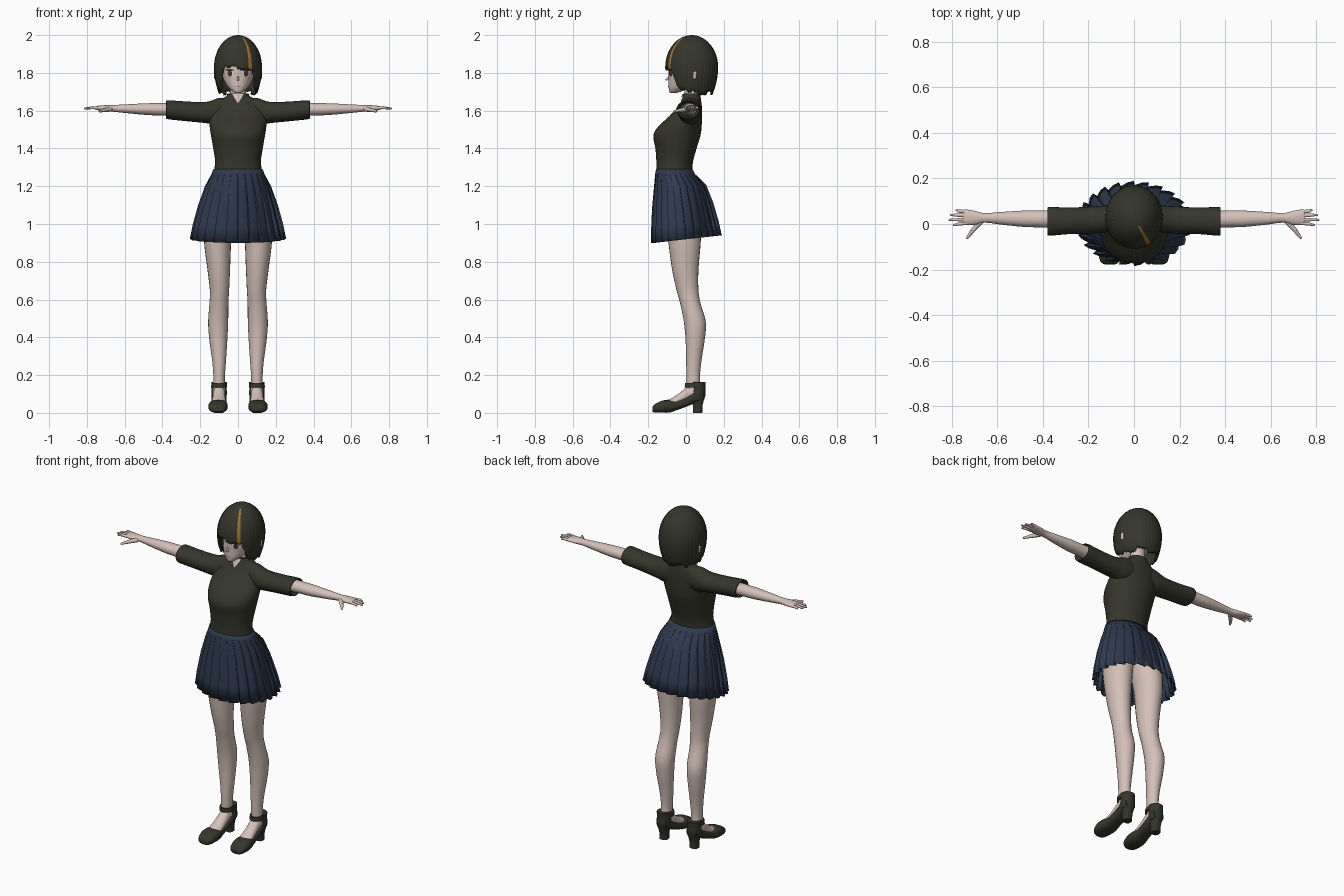
import bpy, bmesh, math, random
from mathutils import Vector
from mathutils.bvhtree import BVHTree

random.seed(4)
cube = bpy.data.objects.get("Cube")
if cube:
    bpy.data.objects.remove(cube, do_unlink=True)


def material(name, r, g, b):
    m = bpy.data.materials.new(name)
    m.use_nodes = True
    m.diffuse_color = (r, g, b, 1)
    bsdf = next(n for n in m.node_tree.nodes if n.type == 'BSDF_PRINCIPLED')
    bsdf.inputs["Base Color"].default_value = (r, g, b, 1)
    bsdf.inputs["Roughness"].default_value = 0.8
    return m


SKIN = material("skin", .66, .53, .48)
DARK = material("dark olive", .035, .036, .024)
NAVY = material("navy", .028, .042, .078)
ORANGE = material("orange streak", .36, .17, .03)
WHITE = material("eye white", .75, .72, .7)
BROWN = material("eye brown", .07, .035, .02)
PINK = material("lip pink", .4, .2, .18)


def finish(name, bm, mats, mirror=False, thick=0, angle=50):
    """Turn a bmesh into a smooth-shaded object."""
    bmesh.ops.recalc_face_normals(bm, faces=bm.faces)
    me = bpy.data.meshes.new(name)
    bm.to_mesh(me)
    bm.free()
    ob = bpy.data.objects.new(name, me)
    bpy.context.collection.objects.link(ob)
    for m in mats:
        me.materials.append(m)
    bpy.ops.object.select_all(action='DESELECT')
    ob.select_set(True)
    bpy.context.view_layer.objects.active = ob
    bpy.ops.object.shade_smooth_by_angle(angle=math.radians(angle))
    if thick:
        mod = ob.modifiers.new("thickness", 'SOLIDIFY')
        mod.thickness, mod.offset = thick, -1
    if mirror:
        ob.modifiers.new("mirror", 'MIRROR')
    return ob


def skin_rows(bm, rows, closed=True):
    """Bridge rows of equal length with quads."""
    n = len(rows[0])
    for a, b in zip(rows, rows[1:]):
        for i in range(n if closed else n - 1):
            j = (i + 1) % n
            bm.faces.new((a[i], a[j], b[j], b[i]))


def loft(name, axis, rings, mat, mirror=False, n=24, steps=4, power=2.0):
    """Smooth tube; each ring is (position, centre 1, centre 2, radius 1, radius 2)."""
    bm = bmesh.new()
    pts = [Vector(r) for r in rings]
    path = []
    for i in range(len(pts) - 1):
        p0, p1, p2, p3 = (pts[max(0, min(len(pts) - 1, i + k))] for k in (-1, 0, 1, 2))
        for s in range(steps):
            t = s / steps
            path.append(.5 * (2 * p1 + (p2 - p0) * t + (2 * p0 - 5 * p1 + 4 * p2 - p3) * t * t
                              + (3 * p1 - p0 - 3 * p2 + p3) * t ** 3))
    path.append(pts[-1])
    rows = []
    for p, c1, c2, r1, r2 in path:
        row = []
        for k in range(n):
            a = math.tau * k / n
            u, v = (math.copysign(abs(f) ** (2 / power), f) for f in (math.cos(a), math.sin(a)))
            u, v = c1 + r1 * u, c2 + r2 * v
            row.append(bm.verts.new({'x': (p, u, v), 'y': (u, p, v), 'z': (u, v, p)}[axis]))
        rows.append(row)
    skin_rows(bm, rows)
    bm.faces.new(rows[0])
    bm.faces.new(rows[-1])
    return finish(name, bm, [mat], mirror)


def limb(name, points, mat, n=10):
    """Mirrored tapering tube through (position, radius) points, rounded at the tip."""
    bm = bmesh.new()
    for (a, ra), (b, rb) in zip(points, points[1:]):
        a, b = Vector(a), Vector(b)
        turn = (b - a).to_track_quat('Z', 'Y').to_matrix().to_4x4()
        turn.translation = (a + b) / 2
        bmesh.ops.create_cone(bm, cap_ends=True, segments=n, radius1=ra, radius2=rb,
                              depth=(b - a).length, matrix=turn)
        ball = bmesh.ops.create_icosphere(bm, subdivisions=2, radius=rb)
        bmesh.ops.translate(bm, verts=ball["verts"], vec=b)
    return finish(name, bm, [mat], True)


def plate(name, target, outline, mat, lift, mirror=False):
    """Thin painted patch laid on the front of a target; outline is (x, z) points."""
    tree = BVHTree.FromPolygons([v.co for v in target.data.vertices],
                                [p.vertices[:] for p in target.data.polygons])
    bm = bmesh.new()
    cx, cz = (sum(p[k] for p in outline) / len(outline) for k in (0, 1))
    rows = []
    for s in (.02, .5, 1):
        row = []
        for x, z in outline:
            x, z = cx + (x - cx) * s, cz + (z - cz) * s
            hit = tree.ray_cast(Vector((x, -1, z)), Vector((0, 1, 0)))[0]
            row.append(bm.verts.new((x, (hit.y if hit else 0) - lift, z)))
        rows.append(row)
    skin_rows(bm, rows)
    bm.faces.new(rows[0])
    return finish(name, bm, [mat], mirror)


def oval(x, z, rx, rz, n=16):
    return [(x + rx * math.cos(math.tau * k / n), z + rz * math.sin(math.tau * k / n)) for k in range(n)]


# Head, neck and face
head = loft("head", 'z', [(1.693, 0, -.07, .010, .010), (1.70, 0, -.058, .026, .03),
                          (1.725, 0, -.03, .053, .062), (1.76, 0, 0, .075, .092),
                          (1.80, 0, .012, .088, .105), (1.86, 0, .022, .1, .112),
                          (1.92, 0, .03, .09, .095), (1.97, 0, .03, .05, .05)], SKIN, n=32)
loft("neck", 'z', [(1.6, 0, .025, .055, .045), (1.66, 0, .03, .043, .038), (1.78, 0, .03, .04, .04)], SKIN)
limb("nose", [((.0, -.075, 1.79), .006), ((0, -.102, 1.765), .006)], SKIN)
plate("eye_whites", head, oval(.043, 1.797, .021, .017), WHITE, .002, True)
plate("irises", head, oval(.043, 1.797, .012, .017), BROWN, .004, True)
plate("eyelashes", head, oval(.044, 1.815, .024, .005), DARK, .005, True)
plate("mouth", head, oval(0, 1.728, .014, .003), PINK, .003)
limb("ears", [((.09, .04, 1.775), .01), ((.117, .045, 1.775), .01), ((.117, .047, 1.80), .012)], SKIN)

# Bobbed hair: a dome whose lower edge opens for the face, with combed strands
bm = bmesh.new()
columns, levels = 120, 20
rows = [[] for _ in range(levels)]
tips = [random.uniform(-.014, .012) for _ in range(columns // 3)]
for c in range(columns):
    a = math.tau * c / columns
    away = math.degrees(min(a, math.tau - a))
    side = min(1, max(0, (away - 40) / 16))
    bottom = 1.825 - .125 * side + tips[c // 3] + .008 * (c % 3 == 1)
    if away > 110:
        bottom -= .008
    ridge = 1 + .022 * abs(math.sin(a * 20))
    for r in range(levels):
        t = r / (levels - 1)
        z = 2.0 - (2.0 - bottom) * (.02 + .98 * t) ** 1.7
        if z > 1.83:
            k = math.sqrt(max(0, 1 - ((z - 1.83) / .17) ** 2))
        else:
            k = 1 - .2 * ((1.83 - z) / .14) ** 2
        k *= ridge - .01
        rows[r].append(bm.verts.new((.126 * k * math.sin(a), .03 - .139 * k * math.cos(a), z)))
skin_rows(bm, rows)
bm.faces.new(rows[0])
for f in bm.faces:
    mid = f.calc_center_median()
    angle = math.degrees(math.atan2(mid.x / .126, (.03 - mid.y) / .139))
    f.material_index = int(27 < angle < 36 and mid.z < 1.99)
finish("hair", bm, [DARK, ORANGE], thick=.01)

# Shirt with sleeves
shirt = loft("shirt", 'z', [(1.28, 0, -.0625, .128, .095), (1.33, 0, -.06, .121, .097),
                            (1.40, 0, -.053, .131, .109), (1.47, 0, -.048, .143, .125),
                            (1.52, 0, -.03, .15, .113), (1.57, 0, -.002, .148, .087),
                            (1.62, 0, .02, .135, .064), (1.655, 0, .028, .10, .052),
                            (1.675, 0, .03, .064, .047), (1.692, 0, .032, .056, .044)], DARK, n=40)
plate("neck_opening", shirt, [(-.03, 1.688), (0, 1.688), (.03, 1.688), (.016, 1.663),
                              (0, 1.64), (-.016, 1.663)], SKIN, .006)
loft("sleeves", 'x', [(.04, .03, 1.60, .045, .06), (.10, .025, 1.595, .056, .072),
                      (.17, .018, 1.59, .06, .056), (.28, .014, 1.597, .058, .052),
                      (.372, .012, 1.605, .063, .05), (.374, .012, 1.605, .052, .041),
                      (.35, .012, 1.605, .045, .036)], DARK, True)

# Arms and hands
loft("arms", 'x', [(.3, .02, 1.605, .04, .036), (.40, .022, 1.607, .037, .033),
                   (.48, .023, 1.608, .036, .031), (.58, .025, 1.61, .028, .024),
                   (.655, .027, 1.612, .021, .018), (.70, .027, 1.613, .031, .016),
                   (.74, .03, 1.614, .034, .012), (.752, .03, 1.614, .03, .008)], SKIN, True)
for name, y, tip_y, reach in (("index", .004, -.004, .795), ("middle", .02, .018, .815),
                              ("ring", .037, .04, .808), ("little", .053, .061, .785)):
    limb(name + "_fingers", [((.735, y, 1.614), .0085), ((.77, (y + tip_y) / 2, 1.616), .0075),
                             ((reach - .005, tip_y, 1.612), .005)], SKIN)
limb("thumbs", [((.675, .01, 1.608), .013), ((.71, -.03, 1.602), .010), ((.732, -.06, 1.597), .006)], SKIN)

# Pleated skirt
bm = bmesh.new()
pleats, rows = 24, []
shape = [(1.29, -.062, .127, .094, 0), (1.265, -.058, .136, .102, 0), (1.2, -.032, .17, .134, .45),
         (1.1, -.018, .205, .157, .75), (1.0, -.006, .232, .173, .9), (.92, .002, .248, .182, 1)]
for z, cy, rx, ry, fold in shape:
    row = []
    for p in range(pleats):
        for part, depth in ((0, 0), (.45, .03), (.88, .09), (.96, .1)):
            a = math.tau * (p + part) / pleats
            k = 1.03 - depth * fold
            hem = .02 * math.sin(a) * fold
            row.append(bm.verts.new((rx * k * math.cos(a), cy + ry * k * math.sin(a), z + hem)))
    rows.append(row)
skin_rows(bm, rows)
finish("pleated_skirt", bm, [NAVY], thick=.004, angle=25)

# Legs and feet
loft("legs", 'z', [(1.2, .07, -.03, .06, .08), (1.05, .098, -.015, .08, .092), (.92, .108, -.008, .073, .087),
                   (.76, .102, -.004, .06, .07), (.65, .098, .008, .051, .058), (.58, .101, .023, .05, .054),
                   (.48, .105, .047, .053, .058), (.38, .104, .048, .047, .05), (.27, .1, .041, .036, .04),
                   (.18, .1, .038, .03, .036), (.10, .1, .045, .032, .04)], SKIN, True)
loft("feet", 'y', [(-.11, .102, .045, .036, .018), (-.07, .102, .055, .038, .026), (-.03, .101, .075, .034, .033),
                   (.01, .1, .10, .032, .04), (.06, .1, .11, .03, .04)], SKIN, True)

# Heeled strap shoes
loft("shoe_uppers", 'y', [(-.178, .106, .018, .022, .012), (-.165, .106, .024, .041, .022),
                          (-.125, .106, .033, .051, .032), (-.085, .104, .036, .049, .034),
                          (-.05, .103, .04, .043, .026), (0, .101, .058, .04, .026),
                          (.05, .1, .085, .039, .032), (.09, .1, .1, .033, .035)], DARK, True, power=2.6)
loft("heel_counters", 'z', [(.07, .1, .06, .036, .036), (.10, .1, .064, .041, .04), (.13, .1, .066, .04, .037),
                            (.163, .1, .064, .041, .04)], DARK, True)
loft("ankle_straps", 'z', [(.135, .1, .047, .042, .054), (.158, .1, .048, .041, .053)], DARK, True)
loft("shoe_heels", 'z', [(0, .1, .062, .024, .024), (.04, .1, .062, .025, .026), (.09, .1, .064, .034, .037)],
     DARK, True, power=3)
